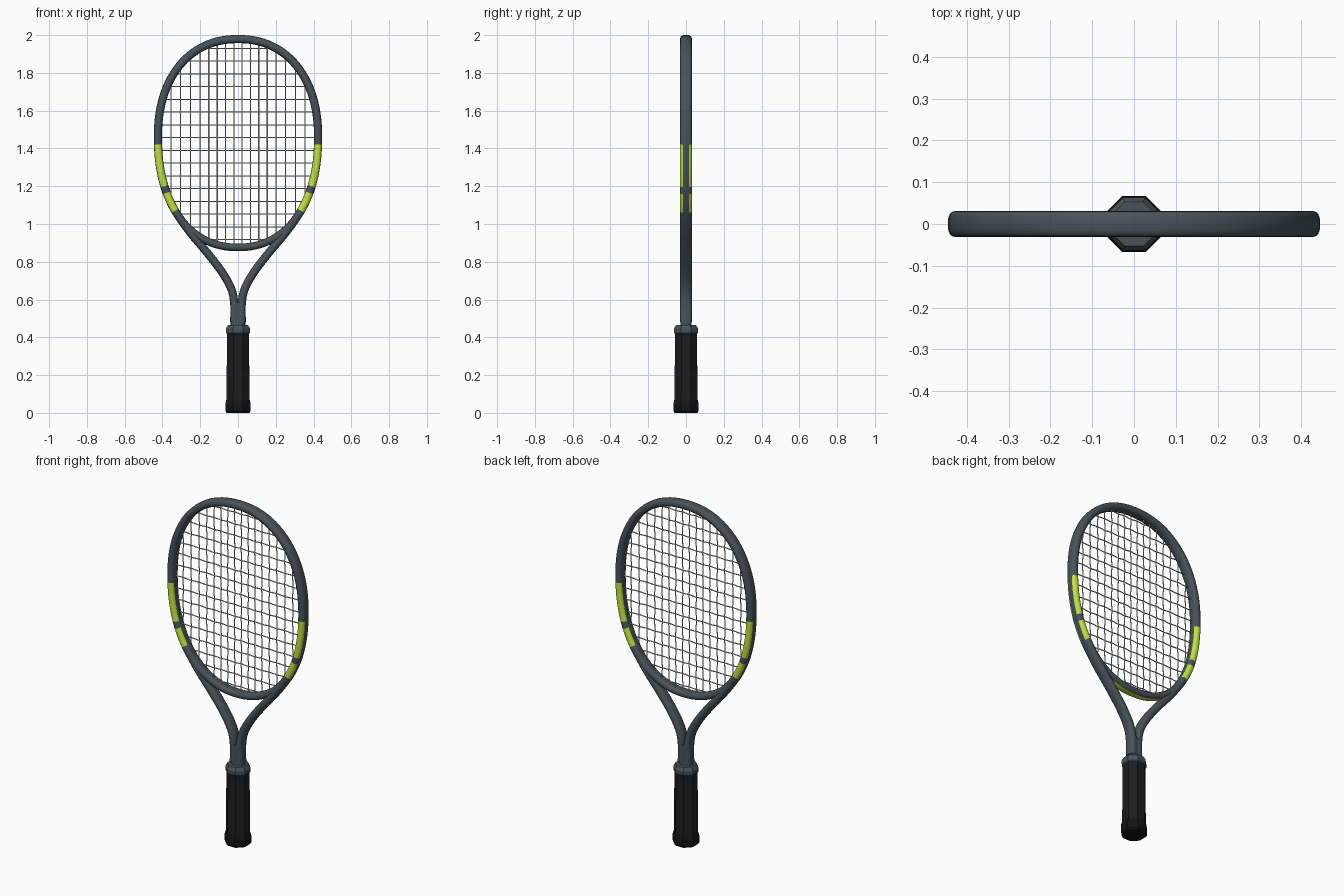
import bpy, bmesh, math
from mathutils import Vector

if "Cube" in bpy.data.objects:
    bpy.data.objects.remove(bpy.data.objects["Cube"], do_unlink=True)


def material(name, rgb):
    m = bpy.data.materials.new(name)
    m.use_nodes = True
    m.diffuse_color = (*rgb, 1)
    m.node_tree.nodes["Principled BSDF"].inputs["Base Color"].default_value = (*rgb, 1)
    return m


SLATE = material("slate frame", (0.066, 0.086, 0.102))
LIME = material("lime accent", (0.54, 0.76, 0.05))
GRIP = material("black grip", (0.012, 0.012, 0.012))
CAP = material("black butt cap", (0.007, 0.007, 0.007))
STRING = material("off-white string", (0.7, 0.68, 0.63))

# Head superellipse: half width, centre height, upper and lower half heights
HALF_W, MID, UP, DOWN, POWER = 0.424, 1.46, 0.519, 0.584, 2.2
SIDES = 16


def signed_pow(c, e):
    return math.copysign(abs(c) ** e, c)


def head_point(a):
    x, z = (signed_pow(f(a), 2 / POWER) for f in (math.cos, math.sin))
    return Vector((HALF_W * x, MID + (UP if a > 0 else DOWN) * z))


def angle_at(z):
    return math.asin(signed_pow((z - MID) / DOWN, POWER / 2))


def finish(bm, name, mats, angle):
    bmesh.ops.recalc_face_normals(bm, faces=bm.faces)
    me = bpy.data.meshes.new(name)
    bm.to_mesh(me)
    bm.free()
    for m in mats:
        me.materials.append(m)
    if angle:
        for p in me.polygons:
            p.use_smooth = True
        me.set_sharp_from_angle(angle=math.radians(angle))
    ob = bpy.data.objects.new(name, me)
    bpy.context.collection.objects.link(ob)


def loft(bm, rings, rule=None):
    """Skin a list of rings; rule(ring index, side index) gives a material index."""
    loops = [[bm.verts.new(p) for p in r] for r in rings]
    n = len(loops[0])
    for i, (a, b) in enumerate(zip(loops, loops[1:])):
        for k in range(n):
            f = bm.faces.new((a[k], a[(k + 1) % n], b[(k + 1) % n], b[k]))
            f.material_index = rule(i, k) if rule else 0
    bm.faces.new(loops[0])
    bm.faces.new(loops[-1])


def tube(name, path, half_w, half_d, rule=None):
    """Sweep a rounded section along a path in the xz plane."""
    rings = []
    for i, p in enumerate(path):
        t = (path[min(i + 1, len(path) - 1)] - path[max(i - 1, 0)]).normalized()
        ring = []
        for k in range(SIDES):
            a = math.tau * k / SIDES
            u = half_w * signed_pow(math.cos(a), 0.75)
            v = half_d * signed_pow(math.sin(a), 0.75)
            ring.append((p.x + t.y * u, v, p.y - t.x * u))
        rings.append(ring)
    bm = bmesh.new()
    loft(bm, rings, rule)
    finish(bm, name, [SLATE, LIME], 50)


def smooth_path(pts, steps=6):
    """Catmull-Rom through the inner points."""
    out = []
    for a, b, c, d in zip(pts, pts[1:], pts[2:], pts[3:]):
        for s in range(steps):
            t = s / steps
            out.append(0.5 * (2 * b + (c - a) * t + (2 * a - 5 * b + 4 * c - d) * t * t
                              + (3 * b - a - 3 * c + d) * t ** 3))
    return out


# Frame: throat arms and head hoop in one sweep, with lime bands on both faces
start = angle_at(1.07)
controls = [Vector(p) for p in ((0.02, 0.4), (0.02, 0.48), (0.02, 0.58), (0.037, 0.66),
                                (0.088, 0.75), (0.165, 0.85), (0.253, 0.955))]
controls += [head_point(start), head_point(start + 0.2)]
bands = [(1.07, 1.165), (1.2, 1.42)]
cuts = [angle_at(z) for band in bands for z in band]
angles = [start + (math.pi / 2 - start) * i / 40 for i in range(41)]
angles = [a for a in angles if all(abs(a - c) > 0.015 for c in cuts)] + cuts
half = smooth_path(controls) + [head_point(a) for a in sorted(angles)]
path = half + [Vector((-p.x, p.y)) for p in reversed(half[:-1])]


def band_rule(i, k):
    z = (path[i].y + path[i + 1].y) / 2
    on_face = k % (SIDES // 2) not in (0, SIDES // 2 - 1)
    return int(on_face and any(lo < z < hi for lo, hi in bands))


tube("frame", path, 0.0215, 0.0315, band_rule)

# Throat bridge closing the hoop, lime along its underside
bridge = [head_point(math.radians(-140 + 100 * i / 36)) for i in range(37)]
tube("throat_bridge", bridge, 0.02, 0.03,
     lambda i, k: int(k in (0, SIDES - 1) and abs(bridge[i].x) < 0.24))

# Shaft where the arms join
tube("shaft", [Vector((0, z)) for z in (0.42, 0.57, 0.585)], 0.039, 0.03)


# Octagonal handle parts, from (height, apothem) profiles
def octagon(name, profile, mat):
    rings = []
    for z, r in profile:
        r /= math.cos(math.pi / 8)
        rings.append([(r * math.cos(a), r * math.sin(a), z)
                      for a in (math.pi / 8 + math.pi / 4 * k for k in range(8))])
    bm = bmesh.new()
    loft(bm, rings)
    finish(bm, name, [mat], 0)


octagon("butt_cap", [(0, 0.06), (0.01, 0.067), (0.05, 0.067), (0.068, 0.062)], CAP)
octagon("grip", [(0.06, 0.061), (0.2, 0.06), (0.425, 0.058)], GRIP)
octagon("collar", [(0.418, 0.058), (0.424, 0.063), (0.447, 0.063), (0.466, 0.053)], SLATE)

# Woven string bed
mains = [s * x for x in (0.022, 0.066, 0.11, 0.155, 0.202, 0.252, 0.304, 0.355) for s in (-1, 1)]
mains.sort()
crosses = [0.917 + 0.0675 * i for i in range(16)]
WEAVE = 0.003


def string_bed(name, lines):
    cu = bpy.data.curves.new(name, "CURVE")
    cu.dimensions = "3D"
    cu.bevel_depth = 0.003
    cu.bevel_resolution = 1
    for pts in lines:
        sp = cu.splines.new("POLY")
        sp.points.add(len(pts) - 1)
        for q, p in zip(sp.points, pts):
            q.co = (*p, 1)
    cu.materials.append(STRING)
    bpy.context.collection.objects.link(bpy.data.objects.new(name, cu))


def span(t):
    """Remaining half extent, 0 to 1, of the head at fraction t of the other axis."""
    return (1 - abs(t) ** POWER) ** (1 / POWER)


def half_width(z):
    return HALF_W * span((z - MID) / (UP if z > MID else DOWN))


def side(i, j):
    return WEAVE if (i + j) % 2 else -WEAVE


main_lines, cross_lines = [], []
for i, x in enumerate(mains):
    s = span(x / HALF_W)
    mid = [(x, side(i, j), z) for j, z in enumerate(crosses) if abs(x) < half_width(z) - 0.01]
    main_lines.append([(x, 0, MID - DOWN * s)] + mid + [(x, 0, MID + UP * s)])
for j, z in enumerate(crosses):
    w = half_width(z)
    mid = [(x, -side(i, j), z) for i, x in enumerate(mains) if abs(x) < w - 0.01]
    cross_lines.append([(-w, 0, z)] + mid + [(w, 0, z)])
string_bed("main_strings", main_lines)
string_bed("cross_strings", cross_lines)
